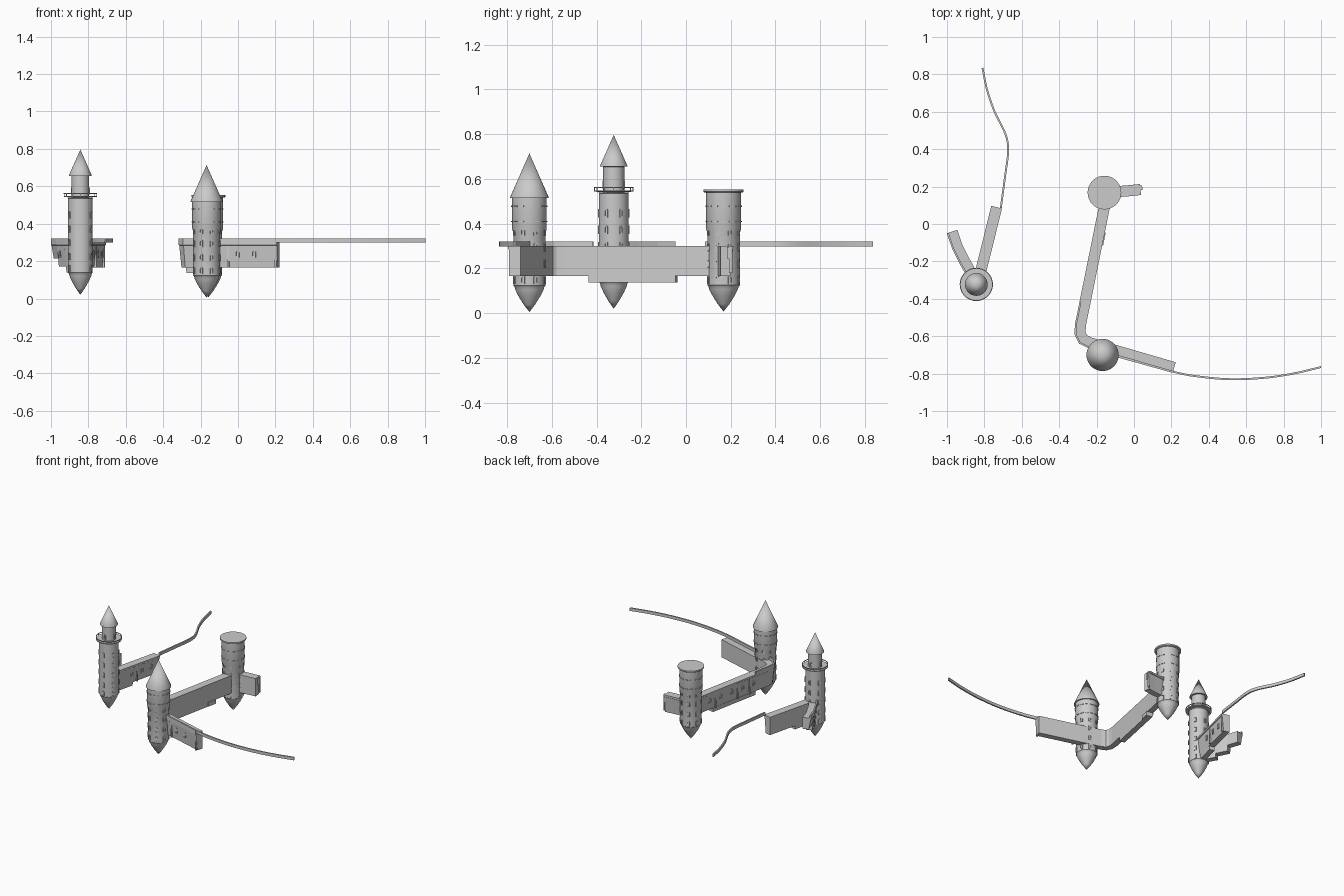
import bpy, bmesh, math
from mathutils import Vector, Matrix

if "Cube" in bpy.data.objects:
    bpy.data.objects.remove(bpy.data.objects["Cube"])

def finish(bm, name, smooth=False):
    bmesh.ops.recalc_face_normals(bm, faces=bm.faces[:])
    me = bpy.data.meshes.new(name)
    bm.to_mesh(me)
    bm.free()
    ob = bpy.data.objects.new(name, me)
    bpy.context.collection.objects.link(ob)
    if smooth:
        bpy.ops.object.select_all(action='DESELECT')
        ob.select_set(True)
        bpy.context.view_layer.objects.active = ob
        bpy.ops.object.shade_smooth_by_angle(angle=math.radians(35))
    return ob

def lathe(name, centre, profile, n=36, closed=False):
    """Revolve (radius, z) points about a vertical axis."""
    bm = bmesh.new()
    rings = []
    for r, z in profile:
        k = 1 if r == 0 else n
        rings.append([bm.verts.new((centre[0] + r * math.cos(2 * math.pi * i / n),
                                    centre[1] + r * math.sin(2 * math.pi * i / n), z)) for i in range(k)])
    pairs = list(zip(rings, rings[1:] + rings[:1])) if closed else list(zip(rings, rings[1:]))
    for a, b in pairs:
        for i in range(n):
            j = (i + 1) % n
            if len(a) == 1:
                bm.faces.new((a[0], b[i], b[j]))
            elif len(b) == 1:
                bm.faces.new((a[i], a[j], b[0]))
            else:
                bm.faces.new((a[i], a[j], b[j], b[i]))
    return finish(bm, name, True)

def sweep(name, path, section, smooth=False):
    """Sweep a (right offset, z) section along a plan path with mitred corners."""
    bm = bmesh.new()
    p = [Vector(q) for q in path]
    rows = []
    for i, q in enumerate(p):
        d1 = (q - p[i - 1]).normalized() if i else (p[1] - q).normalized()
        d2 = (p[i + 1] - q).normalized() if i < len(p) - 1 else d1
        t = (d1 + d2).normalized()
        side = Vector((t.y, -t.x)) / max(0.5, t.dot(d1))
        rows.append([bm.verts.new((q.x + side.x * o, q.y + side.y * o, z)) for o, z in section])
    n = len(section)
    for a, b in zip(rows, rows[1:]):
        for i in range(n):
            bm.faces.new((a[i], a[(i + 1) % n], b[(i + 1) % n], b[i]))
    bm.faces.new(rows[0])
    bm.faces.new(rows[-1])
    return finish(bm, name, smooth)

def spline(pts, steps=8):
    p = [Vector(q) for q in pts]
    p = [2 * p[0] - p[1]] + p + [2 * p[-1] - p[-2]]
    out = []
    for a, b, c, d in zip(p, p[1:], p[2:], p[3:]):
        for s in range(steps):
            t = s / steps
            out.append(0.5 * (2 * b + (c - a) * t + (2 * a - 5 * b + 4 * c - d) * t * t
                              + (3 * b - a - 3 * c + d) * t ** 3))
    return out + [p[-2]]

def add_window(bm, pos, ang, w=0.017, h=0.038, depth=0.008):
    """Arched surround with a sunken opening, facing direction ang."""
    mat = Matrix.Translation(pos) @ Matrix.Rotation(ang, 4, 'Z')
    def outline(s, x):
        pts = [(-w / 2 * s, -h / 2 * s), (w / 2 * s, -h / 2 * s)]
        pts += [(w / 2 * s * math.cos(a * math.pi / 6),
                 (h / 2 - w / 2) * s + w / 2 * s * math.sin(a * math.pi / 6)) for a in range(7)]
        return [bm.verts.new(mat @ Vector((x, y, z))) for y, z in pts]
    loops = [outline(1, -depth), outline(1, depth / 2), outline(.66, depth / 2), outline(.66, 0)]
    for a, b in zip(loops, loops[1:]):
        for i in range(len(a)):
            j = (i + 1) % len(a)
            bm.faces.new((a[i], a[j], b[j], b[i]))
    bm.faces.new(loops[-1])

def tower_windows(name, c, r, rows, n, phase):
    bm = bmesh.new()
    for z in rows:
        for i in range(n):
            a = phase + 2 * math.pi * i / n
            add_window(bm, (c[0] + r * math.cos(a), c[1] + r * math.sin(a), z), a)
    finish(bm, name)

def blocks(name, c, r, zs, n, size):
    bm = bmesh.new()
    for z in zs:
        for i in range(n):
            a = 2 * math.pi * i / n
            m = (Matrix.Translation((c[0], c[1], z)) @ Matrix.Rotation(a, 4, 'Z')
                 @ Matrix.Translation((r, 0, 0)) @ Matrix.Diagonal((*size, 1)))
            bmesh.ops.create_cube(bm, size=1, matrix=m)
    finish(bm, name)

A, B, C = (-0.843, -0.323), (-0.168, -0.70), (-0.158, 0.168)

def base(tip, r):
    # pointed underside shared by all towers
    return [(0, tip), (.36 * r, tip + .034), (.68 * r, tip + .071), (.88 * r, tip + .1),
            (.92 * r, tip + .112), (r, tip + .118)]

# Tall tower with balcony and slim upper turret
lathe("tall_tower_body", A, base(.02, .066) + [(.066, .535), (.07, .54), (0, .54)])
lathe("tall_tower_turret", A, [(0, .53), (.047, .53), (.047, .655), (0, .655)])
lathe("tall_tower_roof", A, [(0, .652), (.061, .655), (.061, .659), (0, .797)])
lathe("balcony_floor", A, [(0, .54), (.088, .543), (.088, .549), (0, .549)])
lathe("balcony_rail", A, [(.084, .559), (.089, .559), (.089, .563), (.084, .563)], closed=True)
blocks("balcony_posts", A, .086, [.554], 12, (.003, .003, .014))
tower_windows("tall_tower_windows", A, .066, [.16, .225, .3, .372, .447], 6, math.pi / 6)
tower_windows("turret_windows", A, .047, [.575], 4, 0)

# Roofed tower
lathe("roofed_tower_body", B, base(.005, .072) + [(.072, .36), (.077, .375), (.077, .516), (0, .516)])
lathe("roofed_tower_roof", B, [(0, .513), (.086, .515), (.086, .519), (0, .714)])
# Flat topped tower
lathe("flat_tower_body", C, base(.007, .073) + [(.073, .36), (.078, .375), (.078, .54), (0, .54)])
lathe("flat_tower_cap", C, [(0, .537), (.086, .54), (.09, .543), (.09, .553), (0, .553)])
for label, c in (("roofed", B), ("flat", C)):
    tower_windows(label + "_tower_windows", c, .072, [.15, .22, .295, .365], 8, math.pi / 8)
    blocks(label + "_tower_dashed_courses", c, .078, [.41, .478], 14, (.006, .02, .006))

# Walls: inner face upright, outer face leaning in below a cornice
def wall_section(bottom, top=.3):
    return [(-.029, bottom), (-.029, top), (.03, top), (.03, top - .013), (.026, top - .016), (.014, bottom)]
PARAPET = [(.02, .297), (.03, .297), (.03, .321), (.02, .321)]

main = [(-.150, .13), (-.286, -.54), (-.288, -.585), (-.272, -.617), (-.235, -.635), (-.17, -.655), (.215, -.767)]
sweep("main_wall", main, wall_section(.167))
on_main = lambda y: (-.150 - .136 * (.13 - y) / .67, y)
sweep("main_parapet", [on_main(-.42)] + main[1:], PARAPET)
sweep("main_wall_footing", [on_main(-.04), on_main(-.43)], [(-.029, .137), (-.029, .17), (.016, .17), (.012, .137)])
sweep("footing_block", [on_main(-.04), on_main(-.108)], [(-.034, .139), (-.034, .169), (-.02, .169), (-.02, .139)])

east = [(-.825, -.275), (-.735, .09)]
sweep("tall_tower_east_wall", east, wall_section(.167))
sweep("east_wall_footing", [(-.825, -.275), (-.79, -.13)], [(-.027, .14), (-.027, .17), (.014, .17), (.01, .14)])

# Broken wall stepping up toward its free end
west = [(-.972, -.04), (-.945, -.12), (-.905, -.2), (-.86, -.28)]
for i, bottom in enumerate((.215, .17, .14)):
    sweep("west_wall_step_%d" % (i + 1), west[i:i + 2], wall_section(bottom))
sweep("west_wall_join", west, wall_section(.22))
sweep("west_parapet", west, PARAPET)

stub = [(.035, .184), (-.02, .178), (-.12, .17)]
sweep("flat_tower_stub_wall", stub, wall_section(.167))
bm = bmesh.new()
for x, y, z, h in ((.037, .2, .24, .12), (.04, .19, .27, .05)):
    bmesh.ops.create_cube(bm, size=1, matrix=Matrix.Translation((x, y, z)) @ Matrix.Diagonal((.01, .014, h, 1)))
finish(bm, "stub_end_posts")

# Windows and ribs along the outer wall faces
bm = bmesh.new()
for p, q, ts in ((main[0], main[1], (.2, .35, .5, .65, .8)), (main[5], main[6], (.45, .68)),
                 (east[0], east[1], (.35, .6, .82)), (west[1], west[2], (.3,))):
    p, q = Vector(p), Vector(q)
    d = (q - p).normalized()
    side = Vector((d.y, -d.x))
    for t in ts:
        s = p.lerp(q, t) + side * .022
        add_window(bm, (s.x, s.y, .24), math.atan2(side.y, side.x), .02, .042, .006)
finish(bm, "wall_windows")
bm = bmesh.new()
for p, q, ts in ((main[0], main[1], (.28, .58, .74)), (main[5], main[6], (.32, .98)), (east[0], east[1], (.48, .97))):
    p, q = Vector(p), Vector(q)
    d = (q - p).normalized()
    side = Vector((d.y, -d.x))
    for t in ts:
        s = p.lerp(q, t) + side * .019
        bmesh.ops.create_cube(bm, size=1, matrix=Matrix.Translation((s.x, s.y, .228))
                              @ Matrix.Rotation(math.atan2(side.y, side.x), 4, 'Z') @ Matrix.Diagonal((.014, .01, .122, 1)))
finish(bm, "wall_ribs")

# Thin curving rails running out from the walls
RAIL = [(-.005, .299), (.005, .299), (.005, .321), (-.005, .321)]
sweep("south_rail", spline([(-.1, -.705), (.21, -.79), (.35, -.816), (.52, -.83), (.7, -.822), (.85, -.8), (1, -.765)]), RAIL, True)
sweep("north_rail", spline([(-.712, .085), (-.69, .25), (-.673, .39), (-.687, .48), (-.745, .6), (-.785, .715), (-.81, .835)]), RAIL, True)
